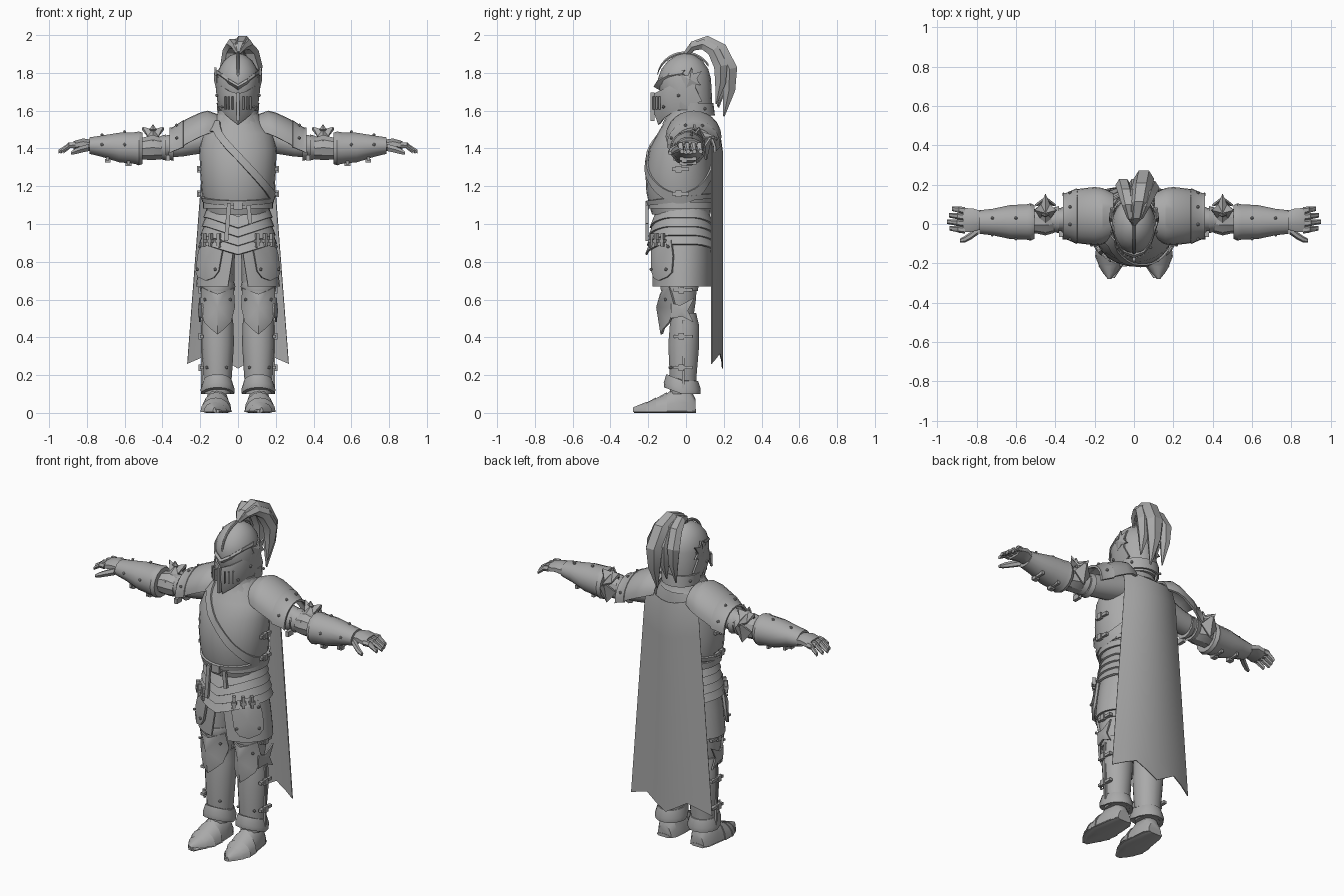
import bpy, bmesh, math
from mathutils import Vector, Matrix, Euler

if "Cube" in bpy.data.objects:
    bpy.data.objects.remove(bpy.data.objects["Cube"])

steel = bpy.data.materials.new("steel_grey")
steel.diffuse_color = (0.4, 0.4, 0.4, 1)
steel.use_nodes = True
steel.node_tree.nodes["Principled BSDF"].inputs["Base Color"].default_value = steel.diffuse_color
AX = {'X': (1, 2, 0), 'Y': (0, 2, 1), 'Z': (0, 1, 2)}


def finish(name, bm, mirror=False, angle=32):
    bmesh.ops.recalc_face_normals(bm, faces=bm.faces[:])
    if mirror:
        d = bmesh.ops.duplicate(bm, geom=bm.verts[:] + bm.edges[:] + bm.faces[:])["geom"]
        for v in [g for g in d if isinstance(g, bmesh.types.BMVert)]:
            v.co.x *= -1
        bmesh.ops.reverse_faces(bm, faces=[g for g in d if isinstance(g, bmesh.types.BMFace)])
    me = bpy.data.meshes.new(name)
    bm.to_mesh(me)
    bm.free()
    me.materials.append(steel)
    ob = bpy.data.objects.new(name, me)
    bpy.context.collection.objects.link(ob)
    bpy.ops.object.select_all(action='DESELECT')
    ob.select_set(True)
    bpy.context.view_layer.objects.active = ob
    bpy.ops.object.shade_smooth_by_angle(angle=math.radians(angle))


def ell(c, a, b, axis='Z', n=14, a0=0.0, a1=None):
    """Ellipse (or arc) of points around c, perpendicular to axis."""
    i, j, k = AX[axis]
    out = []
    for s in range(n):
        t = a0 + (2 * math.pi * s / n if a1 is None else (a1 - a0) * s / (n - 1))
        p = Vector(c)
        p[i] += a * math.cos(t)
        p[j] += b * math.sin(t)
        out.append(p)
    return out


def loft(bm, rings, sheet=0.0):
    """Skin rings; closed capped tube, or a thick open sheet."""
    vs = [[bm.verts.new(p) for p in r] for r in rings]
    n = len(rings[0])
    faces = []
    for a, b in zip(vs, vs[1:]):
        for i in range(n - 1 if sheet else n):
            faces.append(bm.faces.new((a[i], a[(i + 1) % n], b[(i + 1) % n], b[i])))
    if sheet:
        bmesh.ops.recalc_face_normals(bm, faces=faces)
        bmesh.ops.solidify(bm, geom=faces, thickness=sheet)
    else:
        bm.faces.new(vs[0])
        bm.faces.new(vs[-1])


def fan(bm, outline, centre, t=0.01):
    c = bm.verts.new(centre)
    vs = [bm.verts.new(p) for p in outline]
    faces = [bm.faces.new((c, vs[i], vs[(i + 1) % len(vs)])) for i in range(len(vs))]
    bmesh.ops.recalc_face_normals(bm, faces=faces)
    bmesh.ops.solidify(bm, geom=faces, thickness=t)


def box(bm, c, s, rot=(0, 0, 0)):
    bmesh.ops.create_cube(bm, size=1, matrix=Matrix.LocRotScale(Vector(c), Euler(rot), Vector(s)))


def tube(name, rows, axis, mirror=False, n=14):
    bm = bmesh.new()
    loft(bm, [ell(c, a, b, axis, n) for c, a, b in rows])
    finish(name, bm, mirror)


def surf(prof, z, t, off=0.0):
    """Point on a body profile of (z, y centre, rx, ry) at angle t."""
    for p, q in zip(prof, prof[1:]):
        if z <= q[0] or q is prof[-1]:
            f = max(0, min(1, (z - p[0]) / (q[0] - p[0])))
            _, yc, rx, ry = [a + (b - a) * f for a, b in zip(p, q)]
            return Vector(((rx + off) * math.cos(t), yc + (ry + off) * math.sin(t), z))


# breastplate and gorget
TORSO = [(1.05, -.025, .165, .155), (1.10, -.03, .172, .165), (1.17, -.035, .193, .175), (1.27, -.037, .2, .178),
         (1.40, -.028, .205, .165), (1.48, -.01, .185, .14), (1.55, .005, .125, .115), (1.62, .01, .09, .09)]
tube("breastplate", [((0, y, z), rx, ry) for z, y, rx, ry in TORSO], 'Z', n=24)
tube("gorget", [((0, .005, 1.53), .135, .13), ((0, .005, 1.57), .11, .11), ((0, .005, 1.6), .105, .108)], 'Z', n=16)


def band(name, fn, w, t=0.012, n=32):
    """Closed band following fn(angle, dz) with width w."""
    bm = bmesh.new()
    ang = [2 * math.pi * i / n for i in range(n)]
    quads = [[bm.verts.new(fn(a, d)) for a in ang] for d in (-w / 2, w / 2)]
    lo, hi = quads
    faces = [bm.faces.new((lo[i], lo[(i + 1) % n], hi[(i + 1) % n], hi[i])) for i in range(n)]
    bmesh.ops.recalc_face_normals(bm, faces=faces)
    bmesh.ops.solidify(bm, geom=faces, thickness=t)
    finish(name, bm)


band("sash", lambda a, d: surf(TORSO, min(1.36 - .225 * math.cos(a), 1.52) + d, a, .012), .055, .01, 40)
band("breastplate_rim", lambda a, d: surf(TORSO, 1.13 + d + .02 * math.sin(a), a, .012), .025)
# chevron lames below the waist, each flared at its lower edge
for i in range(4):
    z0, r = 1.065 - .047 * i, .172 + .008 * i
    band("fauld_lame_%d" % i, lambda a, d: Vector(((r - d * .4) * math.cos(a), -.02 + (r - .012 - d * .4) * math.sin(a),
         z0 + d - .055 * max(0, 1 - abs(math.cos(a)) / .9))), .06)
band("belt", lambda a, d: Vector((.186 * math.cos(a), -.022 + .176 * math.sin(a), 1.10 + d)), .035)
# side closures of the breastplate
bm = bmesh.new()
for z in (1.29, 1.16):
    box(bm, (.203, -.03, z), (.016, .09, .018))
    box(bm, (.208, -.04, z), (.018, .03, .034))
finish("breastplate_buckle", bm, True)

# split skirt
SKIRT = [(.67, -.02, .222, .162), (.80, -.02, .208, .16), (1.0, -.02, .17, .15)]
bm = bmesh.new()
rows = []
for z in (.67, .74, .82, .91, 1.0):
    g = math.radians(2 + 12 * (1 - z) / .33)
    rows.append([surf(SKIRT, z, -math.pi / 2 + g + (math.pi - 2 * g) * i / 14) for i in range(15)])
loft(bm, rows, .01)
finish("skirt", bm, True)

# tassets hung on short straps
bm = bmesh.new()
bs = bmesh.new()
rv = bmesh.new()


def rivet(p, r=.009):
    bmesh.ops.create_icosphere(rv, subdivisions=1, radius=r, matrix=Matrix.Translation(Vector(p)))


OUT = ((-69, .91), (-64, .75), (-57, .715), (-44, .70), (-26, .72), (-18, .745), (-16, .83), (-20, .915), (-44, .90))
fan(bm, [surf(SKIRT, z, math.radians(d), .022) for d, z in OUT], surf(SKIRT, .81, math.radians(-44), .036), .014)
finish("tasset", bm, True, 45)
for d, z in ((-60, .76), (-27, .76), (-64, .88), (-24, .88)):
    rivet(surf(SKIRT, z, math.radians(d), .03))
for d in (-62, -48, -34):
    p = surf(SKIRT, .915, math.radians(d), .03)
    box(bs, p, (.016, .02, .07), (0, 0, math.radians(d + 90)))
    box(bs, p + Vector((0, 0, -.005)), (.03, .028, .016), (0, 0, math.radians(d + 90)))
finish("tasset_strap", bs, True)
bm = bmesh.new()
box(bm, (0, -.205, 1.10), (.05, .02, .045))
for x, z, h in ((-.055, 1.01, .2), (.06, 1.05, .1)):
    box(bm, (x, -.207, z), (.022, .016, h), (0, .08 if x < 0 else -.1, 0))
finish("belt_buckle_and_straps", bm)

# legs
LX = .108
tube("thigh", [((LX, -.035, .50), .07, .075), ((LX, -.035, .6), .082, .09), ((LX, -.035, .69), .088, .095),
               ((.1, -.02, .92), .085, .11)], 'Z', True)
tube("greave", [((LX, -.015, .10), .068, .07), ((LX, -.015, .2), .076, .073), ((LX, -.012, .36), .086, .084),
                ((LX, -.008, .46), .085, .08), ((LX, -.015, .53), .075, .07)], 'Z', True)
# ankle cuff with a pointed front
bm = bmesh.new()
loft(bm, [[p + Vector((0, 0, .035 * max(0, -math.sin(2 * math.pi * i / 16)))) for i, p in
           enumerate(ell((LX, -.02, z), r, r + .008, n=16))] for z, r in ((.10, .088), (.125, .09), (.17, .076))])
finish("ankle_cuff", bm, True)
# knee plate with side wing
bm = bmesh.new()
fan(bm, [(.022, -.09, .66), (.065, -.128, .645), (.108, -.138, .63), (.151, -.128, .645), (.194, -.09, .665), (.2, -.06, .56),
         (.18, -.09, .48), (.145, -.122, .445), (.108, -.135, .415), (.071, -.122, .445), (.036, -.09, .48), (.016, -.06, .56)],
    (.108, -.158, .56), .012)
fan(bm, [(.195, -.08, .58), (.205, -.03, .57), (.205, .045, .61), (.205, .01, .54), (.205, .04, .48), (.205, -.02, .51),
         (.19, -.08, .5)], (.212, -.02, .54), .01)
finish("knee_plate", bm, True, 48)
bm = bmesh.new()
loft(bm, [ell((LX, -.035, z), r, r + .01, n=14) for z, r in ((.645, .09), (.67, .094), (.69, .09))])
finish("thigh_rim", bm, True)
# side buckles and seams
bm = bmesh.new()
for z in (.65, .405, .24):
    box(bm, (.192, -.015, z), (.02, .1, .016))
    box(bm, (.2, -.025, z), (.018, .03, .034))
box(bm, (.19, -.015, .31), (.012, .012, .36))
finish("leg_buckle", bm, True)

# sabatons: domed sections along the foot, stepped lames on the toes
FOOT = [(.05, .045, .07), (.02, .062, .13), (-.05, .07, .135), (-.1, .074, .1), (-.1, .08, .106), (-.16, .077, .072),
        (-.16, .082, .077), (-.21, .058, .05), (-.21, .062, .054), (-.25, .034, .038), (-.28, .008, .025)]
bm = bmesh.new()
loft(bm, [ell((LX + .012 * max(0, -y / .2), y, .004), w, h, 'Y', 9, 0, math.pi) for y, w, h in FOOT])
loft(bm, [ell((.113, y, .008), w, .012, 'Y', 8) for y, w in ((.052, .045), (.0, .062), (-.13, .082), (-.2, .064), (-.275, .014))])
for v in bm.verts:
    v.co.z = max(0, v.co.z)
finish("sabaton", bm, True)

# arms
tube("upper_arm", [((.14, .03, 1.46), .075, .08), ((.3, .025, 1.42), .062, .065), ((.44, .02, 1.405), .055, .055)], 'X', True)
bm = bmesh.new()
for x, r in ((.355, .068), (.395, .066)):
    loft(bm, [ell((x + d, .022, 1.405), r * k, r * k, 'X', 12) for d, k in ((-.014, 1.05), (.014, .93))])
finish("arm_band", bm, True)
tube("elbow_guard", [((.405, .015, 1.40), .06, .06), ((.45, .02, 1.405), .078, .07), ((.5, .015, 1.40), .062, .062),
                     ((.53, .01, 1.40), .06, .06)], 'X', True, 10)
bm = bmesh.new()
fan(bm, [(.45, .155, 1.465), (.473, .1, 1.46), (.505, .07, 1.515), (.478, .03, 1.465), (.45, -.05, 1.44), (.422, .03, 1.465),
         (.395, .07, 1.515), (.427, .1, 1.46)], (.45, .055, 1.5), .01)
fan(bm, [(.45, .06, 1.48), (.47, .045, 1.5), (.45, .04, 1.53), (.43, .045, 1.5)], (.45, .035, 1.5), .008)
fan(bm, [(.45, .1, 1.34), (.5, .09, 1.41), (.45, .13, 1.47), (.4, .09, 1.41)], (.45, .115, 1.41), .01)
finish("elbow_star", bm, True)
tube("forearm_guard", [((.505, .01, 1.4), .085, .085), ((.525, .01, 1.4), .095, .092), ((.545, .01, 1.402), .09, .086),
                       ((.63, .01, 1.405), .086, .08), ((.72, .01, 1.412), .067, .058), ((.785, .01, 1.415), .06, .045)], 'X', True)
bm = bmesh.new()
for x, z in ((.58, 1.325), (.69, 1.345)):
    box(bm, (x, .01, z), (.016, .09, .02))
    box(bm, (x, -.01, z - .01), (.03, .03, .018))
box(bm, (.37, -.04, 1.35), (.02, .05, .03))
finish("arm_buckle", bm, True)

# gauntlet hand, fingers and thumb
bm = bmesh.new()
loft(bm, [ell((x, .02, z), w, h, 'X', 8, math.pi / 8) for x, z, w, h in ((.775, 1.415, .05, .034), (.82, 1.425, .064, .03),
                                                                       (.87, 1.415, .066, .026))])
for i in range(4):
    y, l = .068 - i * .033, (.065, .08, .09, .078)[i]
    loft(bm, [ell((.86 + l * f, y + .01 * f, 1.418 - d), r, r, 'X', 6) for f, d, r in ((0, 0, .018), (.45, .002, .017),
                                                                             (.5, .008, .015), (1, .035, .012))])
loft(bm, [ell((x, y, z), r, r, 'X', 6) for x, y, z, r in ((.79, -.03, 1.405, .022), (.83, -.06, 1.395, .02),
                                                        (.86, -.078, 1.385, .017), (.885, -.085, 1.375, .01))])
finish("gauntlet", bm, True)

# pauldrons: main shell, rim and lower lame
bm = bmesh.new()
for rows in (((.105, 1.49, .115, .09), (.16, 1.475, .143, .125), (.2, 1.462, .148, .128), (.27, 1.432, .14, .126), (.31, 1.41, .133, .123)),
             ((.29, 1.415, .142, .135), (.345, 1.395, .118, .118), (.362, 1.388, .12, .122))):
    loft(bm, [ell((x, .04, z), a, b, 'X', 13, .12 - x * .6, math.pi - .12 + x * .6) for x, z, a, b in rows], .012)
for t in (.4, 1.2, 1.9, 2.7):
    rivet((.325, .04 + .13 * math.cos(t), 1.4 + .13 * math.sin(t)))
finish("pauldron", bm, True)

# helmet
tube("helmet", [((0, .03, 1.57), .09, .1), ((0, .015, 1.62), .105, .125), ((0, -.002, 1.70), .112, .138),
                ((0, -.008, 1.77), .112, .14), ((0, -.006, 1.82), .102, .124), ((0, -.004, 1.865), .075, .09),
                ((0, -.002, 1.893), .04, .048), ((0, 0, 1.903), .008, .01)], 'Z', n=20)
bm = bmesh.new()
loft(bm, [ell((0, .045, z), a, b, n=13, a0=-.35, a1=math.pi + .35) for z, a, b in ((1.575, .108, .108), (1.64, .113, .1))], .01)
finish("helmet_neck_guard", bm)


def visor(name, cols):
    bm = bmesh.new()
    cols = [(-x, y, *z) for x, y, *z in cols[:0:-1]] + cols
    loft(bm, [[Vector((x * k, y + s, z)) for x, y, z, s, k in ((x, y, b, .035, .92), (x, y, b * .4 + t * .6, 0, 1), (x, y, t, .012, 1))]
              for x, y, b, t in cols], .01)
    finish(name, bm)


visor("visor", [(0, -.182, 1.525, 1.69), (.05, -.152, 1.56, 1.705), (.09, -.1, 1.595, 1.73), (.116, -.02, 1.625, 1.75),
                (.118, .05, 1.65, 1.77)])
visor("brow", [(0, -.172, 1.707, 1.74), (.05, -.155, 1.733, 1.77), (.09, -.1, 1.76, 1.8), (.114, -.02, 1.77, 1.815)])
# visor ridge, breathing slots and crest ridge
bm = bmesh.new()
box(bm, (0, -.178, 1.62), (.014, .02, .15))
for s in (-1, 1):
    for x, y in ((.03, -.17), (.05, -.158), (.068, -.142)):
        box(bm, (s * x, y, 1.64), (.007, .012, .07), (0, 0, s * .6))
loft(bm, [ell((0, .148 * math.sin(t) - .006, 1.765 + .14 * math.cos(t)), .007, .01, 'Y', 6)
          for t in [-1.4 + .2 * i for i in range(13)]])
finish("helmet_ridges", bm)
# jagged side ornament
bm = bmesh.new()
fan(bm, [(.112, -.03, 1.79), (.12, .01, 1.785), (.124, .03, 1.83), (.123, .04, 1.795), (.12, .085, 1.81), (.123, .055, 1.765),
         (.12, .08, 1.735), (.12, .035, 1.74), (.117, .0, 1.72)], (.128, .02, 1.765), .01)
finish("helmet_side_ornament", bm, True, 20)

# plume: broad drooping tapered strands
PLUME = [(0, 1.90, .012, .016), (.04, 1.945, .03, .026), (.11, 1.965, .042, .035), (.18, 1.925, .05, .042), (.23, 1.82, .05, .046),
         (.228, 1.71, .036, .036), (.2, 1.57, .004, .005)]
bm = bmesh.new()
for drift, sc, wd in ((.05, 1, 1.05), (-.055, .86, .8), (.085, .8, .9), (.01, .84, .9)):
    pts = [Vector((drift * min(1, i / 4), y * sc, 1.9 + (z - 1.9) * sc)) for i, (y, z, _, _) in enumerate(PLUME)]
    rings = []
    for i, p in enumerate(pts):
        tan = (pts[min(i + 1, 6)] - pts[max(i - 1, 0)]).normalized()
        nor = Vector((1, 0, 0)).cross(tan).normalized()
        rings.append([p + Vector((PLUME[i][2] * wd * math.cos(a), 0, 0)) + nor * PLUME[i][3] * wd * math.sin(a)
                      for a in [math.pi * k / 3 for k in range(6)]])
    loft(bm, rings)
finish("plume", bm, angle=25)

# cape with a ragged hem
HEM = (.26, .29, .315, .275, .235, .275, .315, .29, .26)
bm = bmesh.new()
rows = []
for v in [i / 12 for i in range(13)]:
    row = []
    for i in range(9):
        u = i / 4 - 1
        z = HEM[i] + (1.49 + .05 * u * u - HEM[i]) * v
        w = .27 - .095 * (z - .25) / 1.25
        row.append(Vector((w * u, .195 - .058 * u * u - .25 * max(0, z - 1.43), z)))
    rows.append(row)
loft(bm, rows, .005)
finish("cape", bm)

# rivets
for p in ((.6, -.075, 1.42), (.72, -.055, 1.42), (.6, .03, 1.488), (.72, .03, 1.472), (.06, -.085, .24), (.165, -.08, .24),
          (.04, -.11, .6), (.176, -.11, .6), (.085, -.12, 1.62), (.113, -.04, 1.68), (.1, .1, 1.61)):
    rivet(p)
finish("rivets", rv, True)
